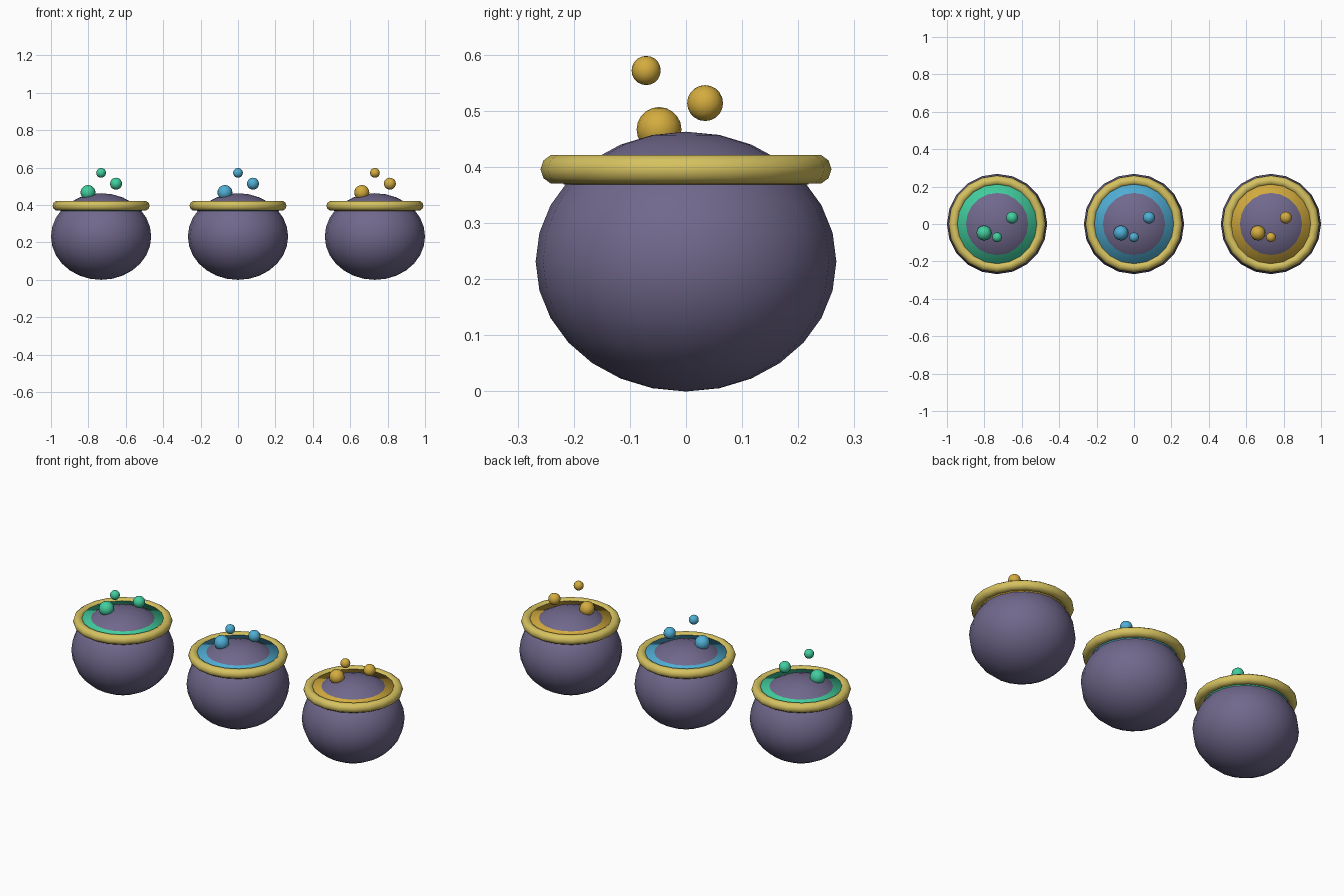
import bpy
from math import pi

cube = bpy.data.objects.get("Cube")
if cube:
    bpy.data.objects.remove(cube)


def material(name, *srgb):
    """Flat material from 0-255 display values, stored linear."""
    col = [((c / 255 + 0.055) / 1.055) ** 2.4 for c in srgb] + [1]
    mat = bpy.data.materials.new(name)
    mat.use_nodes = True
    mat.diffuse_color = col
    mat.node_tree.nodes["Principled BSDF"].inputs["Base Color"].default_value = col
    return mat


iron = material("dusky purple iron", 112, 104, 140)
brass = material("pale brass", 214, 194, 96)
brews = {
    "green": material("green brew", 66, 206, 158),
    "blue": material("blue brew", 80, 174, 212),
    "gold": material("gold brew", 212, 172, 62),
}

R = 0.268            # pot radius
H = 0.2315           # pot half height
RIM_Z = 0.396
BREW_TOP, BREW_BASE = 0.413, 0.369

# bubble offsets from the pot axis, height and radius
BUBBLES = {
    "large": (-0.07, -0.048, 0.467, 0.04),
    "medium": (0.08, 0.034, 0.514, 0.032),
    "small": (0.0, -0.071, 0.572, 0.026),
}


def finish(name, mat):
    obj = bpy.context.object
    obj.name = obj.data.name = name
    obj.data.materials.append(mat)
    bpy.ops.object.shade_smooth()
    return obj


def cauldron(label, x, brew):
    # squashed round pot
    bpy.ops.mesh.primitive_uv_sphere_add(segments=20, ring_count=14, radius=R, location=(x, 0, H))
    finish(label + "_pot", iron).scale.z = H / R

    # thick rolled rim
    bpy.ops.mesh.primitive_torus_add(major_radius=0.2325, minor_radius=0.0268,
                                     major_segments=20, minor_segments=10,
                                     location=(x, 0, RIM_Z))
    finish(label + "_rim", brass)

    # brew surface inside the rim
    bpy.ops.mesh.primitive_cylinder_add(vertices=20, radius=0.218, depth=BREW_TOP - BREW_BASE,
                                        location=(x, 0, (BREW_TOP + BREW_BASE) / 2),
                                        rotation=(0, 0, pi / 2))
    finish(label + "_brew", brew)

    # rising bubbles
    for size, (dx, y, z, r) in BUBBLES.items():
        bpy.ops.mesh.primitive_uv_sphere_add(segments=16, ring_count=10, radius=r,
                                             location=(x + dx, y, z))
        finish(f"{label}_{size}_bubble", brew)


for i, (label, brew) in enumerate(brews.items()):
    cauldron(label, (i - 1) * (1 - R), brew)
